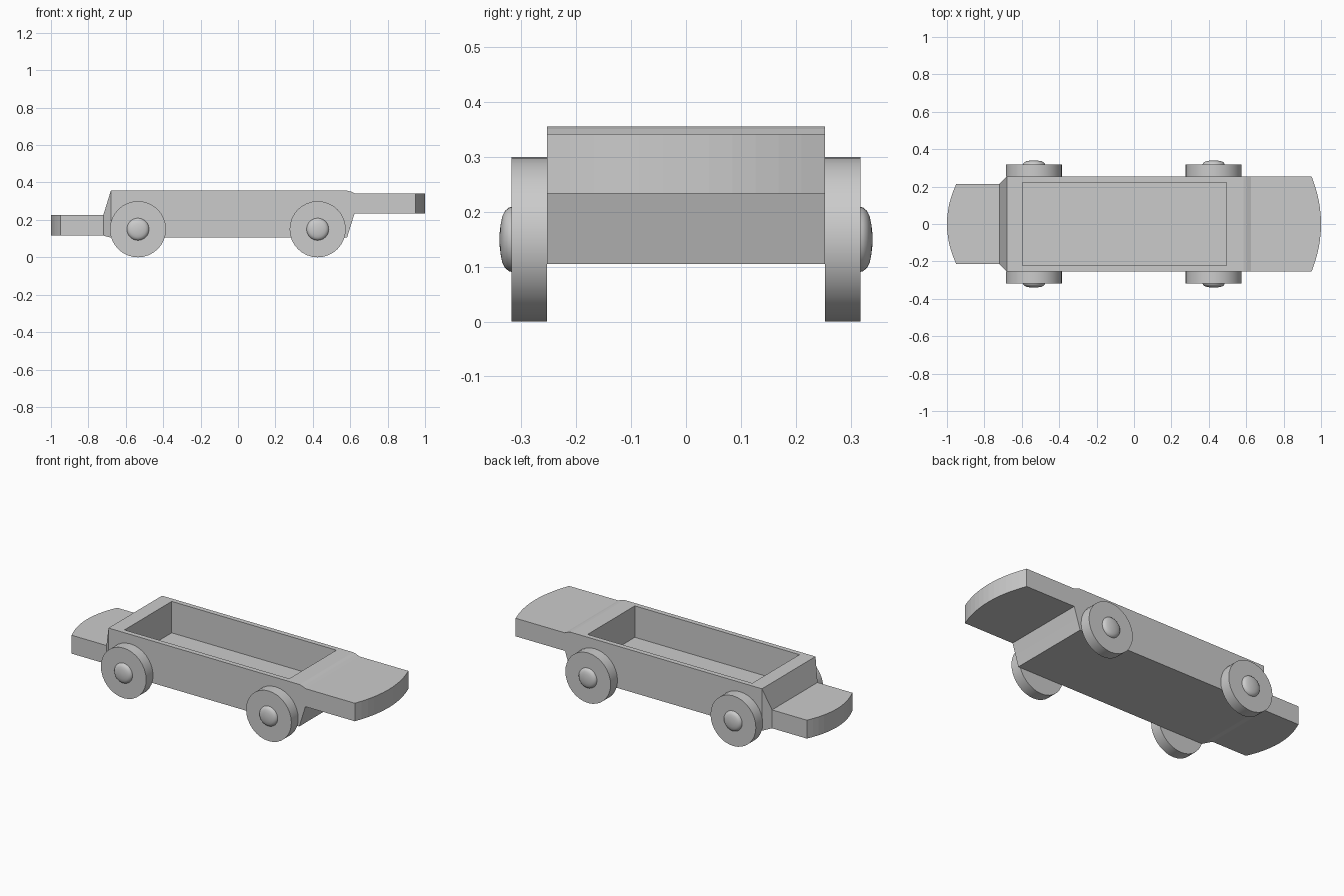
import bpy, bmesh
from math import pi, sin, cos

if "Cube" in bpy.data.objects:
    bpy.data.objects.remove(bpy.data.objects["Cube"])


def finish(bm, name):
    bmesh.ops.recalc_face_normals(bm, faces=bm.faces)
    me = bpy.data.meshes.new(name)
    bm.to_mesh(me)
    bm.free()
    ob = bpy.data.objects.new(name, me)
    bpy.context.collection.objects.link(ob)
    return ob


def loft(name, rings):
    """Closed skin through rings of equal point count, capped at both ends."""
    bm = bmesh.new()
    rows = [[bm.verts.new(p) for p in r] for r in rings]
    n = len(rows[0])
    for a, b in zip(rows, rows[1:]):
        for i in range(n):
            j = (i + 1) % n
            bm.faces.new((a[i], a[j], b[j], b[i]))
    bm.faces.new(rows[0])
    bm.faces.new(rows[-1])
    return finish(bm, name)


def section(x_low, x_high, half, low, high):
    return [(x_low, -half, low), (x_low, half, low),
            (x_high, half, high), (x_high, -half, high)]


def platform(name, x_root, x_edge, x_tip, half, low, high, n=12):
    """Flat shelf with a bowed outer end."""
    plan = [(x_root, half), (x_root, -half)]
    for i in range(n + 1):
        t = -1 + 2 * i / n
        plan.append((x_edge + (x_tip - x_edge) * (1 - t * t), t * half))
    return loft(name, [[(x, y, z) for x, y in plan] for z in (low, high)])


def lathe(name, x, z, profile, n=32):
    """Turn (radius, y) points about a y axis and mirror to the other side."""
    rings = [[(x + r * cos(2 * pi * i / n), y, z + r * sin(2 * pi * i / n))
              for i in range(n)] for r, y in profile]
    ob = loft(name, rings)
    bpy.context.view_layer.objects.active = ob
    ob.select_set(True)
    bpy.ops.object.shade_smooth_by_angle(angle=0.7)
    ob.select_set(False)
    m = ob.modifiers.new("both_sides", 'MIRROR')
    m.use_axis = (False, True, False)
    return ob


# Tray body, tapered at the low end and undercut at the high end
W = 0.253
body = loft("tray_body", [
    section(-0.72, -0.72, 0.215, 0.116, 0.226),
    section(-0.68, -0.68, W, 0.105, 0.356),
    section(0.583, 0.585, W, 0.105, 0.356),
    section(0.603, 0.605, W, 0.17, 0.351),
    section(0.623, 0.625, W, 0.234, 0.342),
])

# Open cavity in the tray
cutter = loft("cavity_cutter", [
    section(-0.595, -0.595, 0.223, 0.168, 0.5),
    section(0.495, 0.495, 0.223, 0.168, 0.5),
])
cutter.hide_render = True
cutter.hide_viewport = True
cut = body.modifiers.new("cavity", 'BOOLEAN')
cut.operation = 'DIFFERENCE'
cut.solver = 'EXACT'
cut.object = cutter

# End platforms
platform("low_platform", -0.72, -0.95, -1.0, 0.215, 0.116, 0.226)
platform("high_platform", 0.623, 0.95, 1.0, W, 0.234, 0.342)

# Wheels and domed hubs
for label, x in (("rear", -0.535), ("front", 0.426)):
    lathe(label + "_wheels", x, 0.15, [(0.15, W), (0.15, 0.318)])
    lathe(label + "_hubs", x, 0.15,
          [(0.06, 0.316), (0.058, 0.323), (0.052, 0.330), (0.042, 0.335),
           (0.027, 0.338), (0.01, 0.34)])
